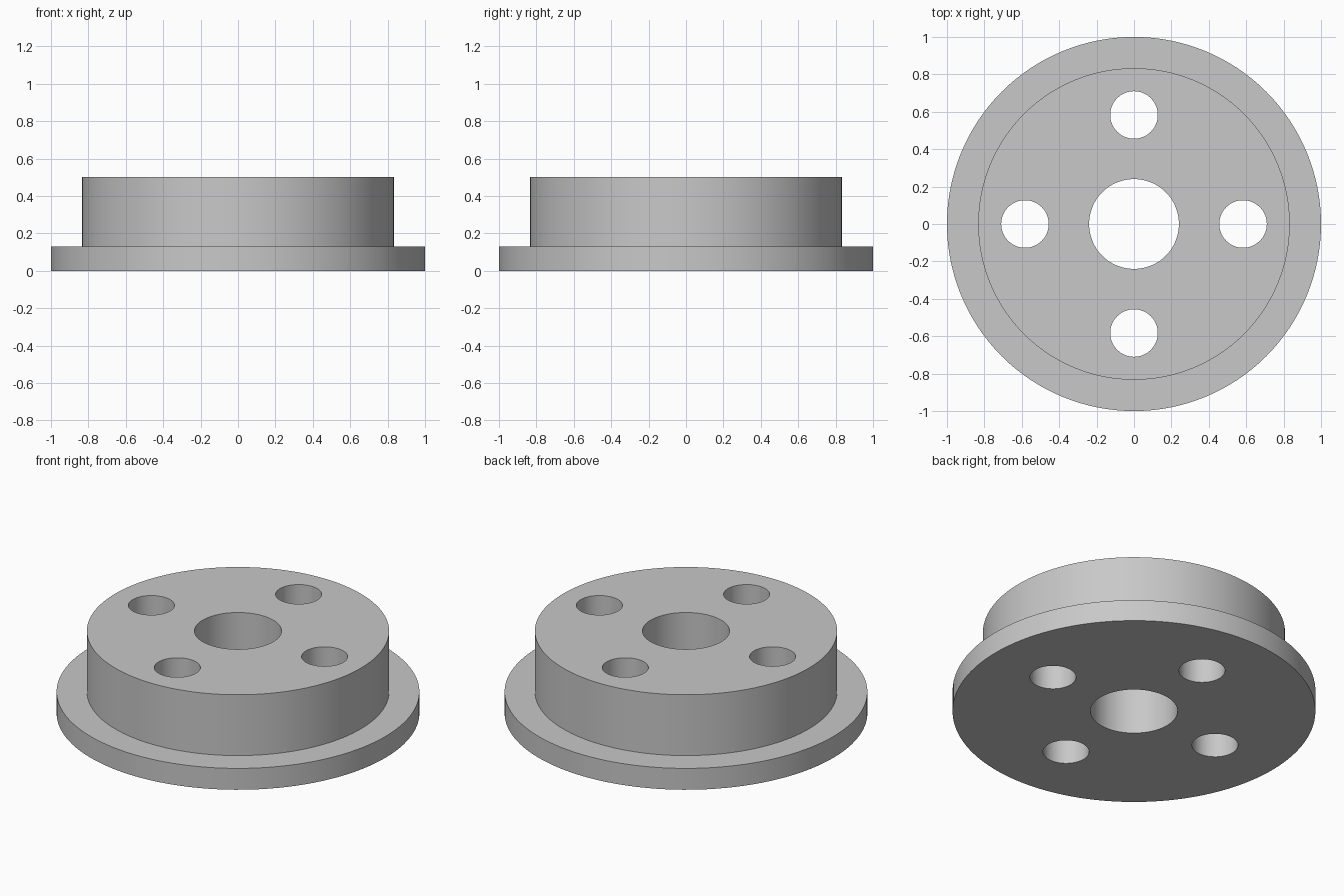
import bpy
import bmesh
from math import cos, sin, pi, radians

if "Cube" in bpy.data.objects:
    bpy.data.objects.remove(bpy.data.objects["Cube"], do_unlink=True)

SEGMENTS = 128
FLANGE_RADIUS, FLANGE_TOP = 1.0, 0.13
HUB_RADIUS, HUB_TOP = 0.833, 0.5
BORE_RADIUS = 0.24
BOLT_RADIUS, BOLT_CIRCLE, BOLT_COUNT = 0.127, 0.583, 4

# Plain grey metal
grey = bpy.data.materials.new("grey_metal")
grey.use_nodes = True
colour = (0.58, 0.58, 0.58, 1)
grey.diffuse_color = colour
grey.node_tree.nodes["Principled BSDF"].inputs["Base Color"].default_value = colour


def revolve(name, profile):
    """Turn a closed (radius, height) profile about the z axis."""
    bm = bmesh.new()
    rings = []
    for radius, z in profile:
        rings.append([bm.verts.new((radius * cos(2 * pi * i / SEGMENTS),
                                    radius * sin(2 * pi * i / SEGMENTS), z))
                      for i in range(SEGMENTS)])
    for a, b in zip(rings, rings[1:] + rings[:1]):
        for i in range(SEGMENTS):
            j = (i + 1) % SEGMENTS
            bm.faces.new((a[i], a[j], b[j], b[i]))
    bmesh.ops.recalc_face_normals(bm, faces=bm.faces)
    mesh = bpy.data.meshes.new(name)
    bm.to_mesh(mesh)
    bm.free()
    mesh.materials.append(grey)
    obj = bpy.data.objects.new(name, mesh)
    bpy.context.collection.objects.link(obj)
    return obj


# Stepped hub and flange with a central bore
hub = revolve("flanged_hub", [
    (BORE_RADIUS, 0), (FLANGE_RADIUS, 0), (FLANGE_RADIUS, FLANGE_TOP),
    (HUB_RADIUS, FLANGE_TOP), (HUB_RADIUS, HUB_TOP), (BORE_RADIUS, HUB_TOP)])

# Bolt holes drilled right through
bm = bmesh.new()
for k in range(BOLT_COUNT):
    angle = 2 * pi * k / BOLT_COUNT
    drill = bmesh.ops.create_cone(bm, cap_ends=True, segments=64, depth=1,
                                  radius1=BOLT_RADIUS, radius2=BOLT_RADIUS)
    bmesh.ops.translate(bm, verts=drill["verts"],
                        vec=(BOLT_CIRCLE * cos(angle), BOLT_CIRCLE * sin(angle), HUB_TOP / 2))
mesh = bpy.data.meshes.new("bolt_hole_cutter")
bm.to_mesh(mesh)
bm.free()
mesh.materials.append(grey)
cutter = bpy.data.objects.new("bolt_hole_cutter", mesh)
cutter.hide_render = True
bpy.context.collection.objects.link(cutter)

cut = hub.modifiers.new("bolt_holes", "BOOLEAN")
cut.operation = "DIFFERENCE"
cut.solver = "EXACT"
cut.object = cutter

bpy.ops.object.select_all(action="DESELECT")
hub.select_set(True)
bpy.context.view_layer.objects.active = hub
bpy.ops.object.modifier_apply(modifier=cut.name)
bpy.data.objects.remove(cutter, do_unlink=True)

# Smooth round walls, crisp rims
bpy.ops.object.shade_smooth_by_angle(angle=radians(30))
